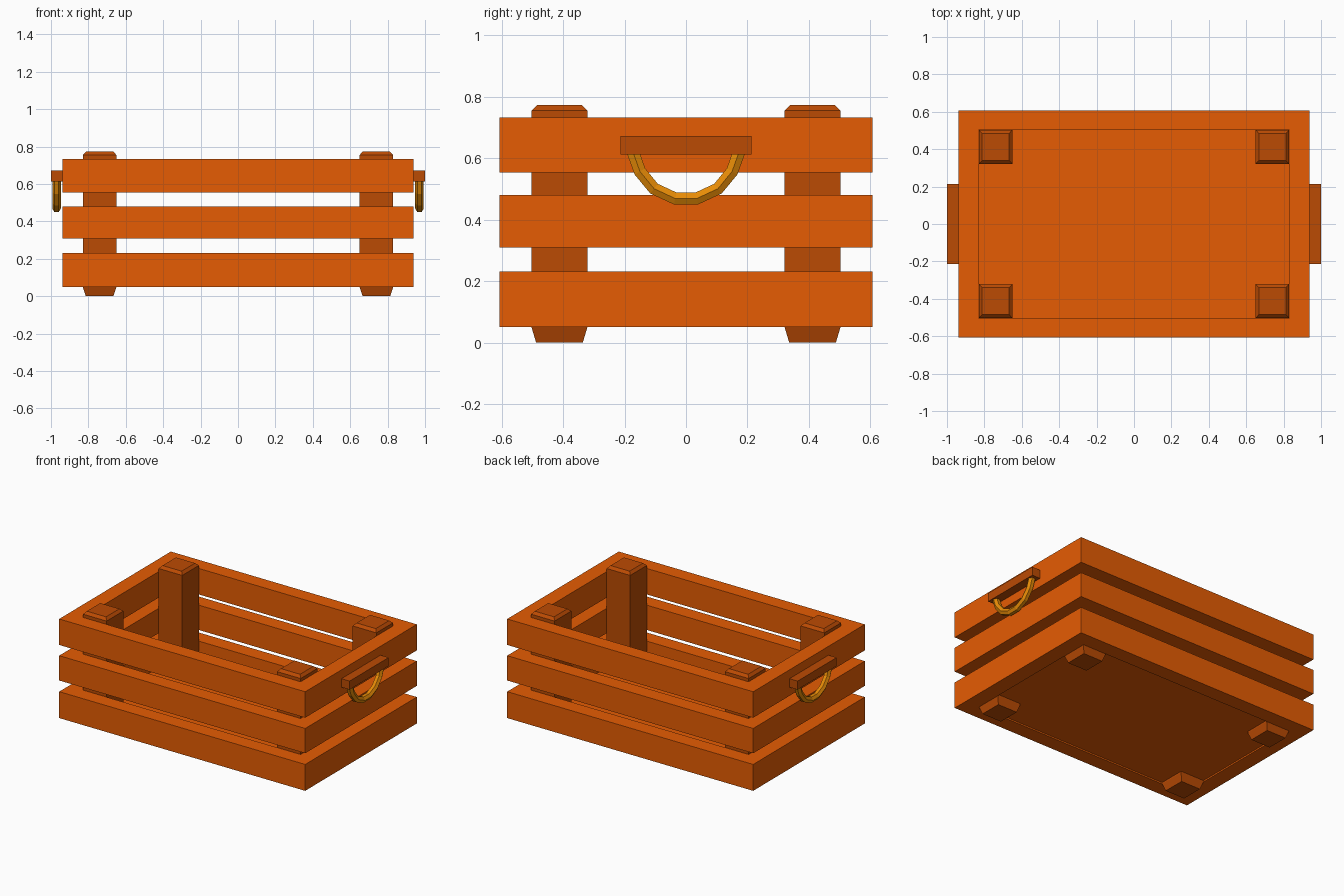
import bpy, bmesh, math
from mathutils import Vector

if "Cube" in bpy.data.objects:
    bpy.data.objects.remove(bpy.data.objects["Cube"])


def material(name, rgb):
    m = bpy.data.materials.new(name)
    m.diffuse_color = (*rgb, 1)
    m.use_nodes = True
    m.node_tree.nodes["Principled BSDF"].inputs["Base Color"].default_value = m.diffuse_color
    return m


PLANK = material("orange wood", (0.79, 0.107, 0.001))
POST = material("brown wood", (0.50, 0.070, 0.001))
ROPE = material("golden rope", (0.80, 0.26, 0.002))


def finish(name, bm, mat):
    bmesh.ops.recalc_face_normals(bm, faces=bm.faces)
    me = bpy.data.meshes.new(name)
    bm.to_mesh(me)
    bm.free()
    me.materials.append(mat)
    ob = bpy.data.objects.new(name, me)
    bpy.context.collection.objects.link(ob)
    return ob


def rect(bm, hx, hy, z, cx=0, cy=0):
    return [bm.verts.new((cx + sx * hx, cy + sy * hy, z))
            for sx, sy in ((-1, -1), (1, -1), (1, 1), (-1, 1))]


def bridge(bm, a, b):
    n = len(a)
    for i in range(n):
        j = (i + 1) % n
        bm.faces.new((a[i], a[j], b[j], b[i]))


def stack(name, sections, mat, cx=0, cy=0):
    """Solid through rectangular sections (half x, half y, z)."""
    bm = bmesh.new()
    loops = [rect(bm, *s, cx, cy) for s in sections]
    for a, b in zip(loops, loops[1:]):
        bridge(bm, a, b)
    bm.faces.new(loops[0])
    bm.faces.new(loops[-1])
    return finish(name, bm, mat)


OX, OY, IX, IY = 0.938, 0.608, 0.83, 0.504

# Three rings of slats
for name, z0, z1 in (("bottom_slats", 0.05, 0.232),
                     ("middle_slats", 0.309, 0.48),
                     ("top_slats", 0.554, 0.733)):
    bm = bmesh.new()
    loops = [rect(bm, OX, OY, z0), rect(bm, OX, OY, z1),
             rect(bm, IX, IY, z1), rect(bm, IX, IY, z0)]
    for i in range(4):
        bridge(bm, loops[i], loops[(i + 1) % 4])
    finish(name, bm, PLANK)

# Thin floor board, slightly recessed
stack("floor", [(IX, IY, 0.06), (IX, IY, 0.072)], PLANK)

# Corner posts with tapered feet and chamfered tops
for sx in (-1, 1):
    for sy in (-1, 1):
        stack("corner_post", [(0.074, 0.076, 0), (0.09, 0.091, 0.05),
                              (0.09, 0.091, 0.755), (0.073, 0.073, 0.773)],
              POST, sx * 0.74, sy * 0.412)

# Handle blocks and hanging six-sided rope loops on both ends
half = [(0.175, 0.63), (0.169, 0.61), (0.15, 0.557), (0.104, 0.501), (0.035, 0.469)]
path = [Vector((-y, z)) for y, z in half] + [Vector(p) for p in reversed(half)]
SIDES, R = 6, 0.023
for s in (-1, 1):
    stack("handle_block", [(0.031, 0.213, 0.613), (0.031, 0.213, 0.672)],
          POST, s * 0.969)
    bm = bmesh.new()
    rings = []
    for i, p in enumerate(path):
        t = (path[min(i + 1, len(path) - 1)] - path[max(i - 1, 0)]).normalized()
        n = Vector((-t.y, t.x))
        ring = []
        for k in range(SIDES):
            a = 2 * math.pi * k / SIDES
            q = p + n * (R * math.sin(a))
            ring.append(bm.verts.new((s * 0.97 + R * math.cos(a), q.x, q.y)))
        rings.append(ring)
    for a, b in zip(rings, rings[1:]):
        bridge(bm, a, b)
    bm.faces.new(rings[0])
    bm.faces.new(rings[-1])
    finish("rope_handle", bm, ROPE)
